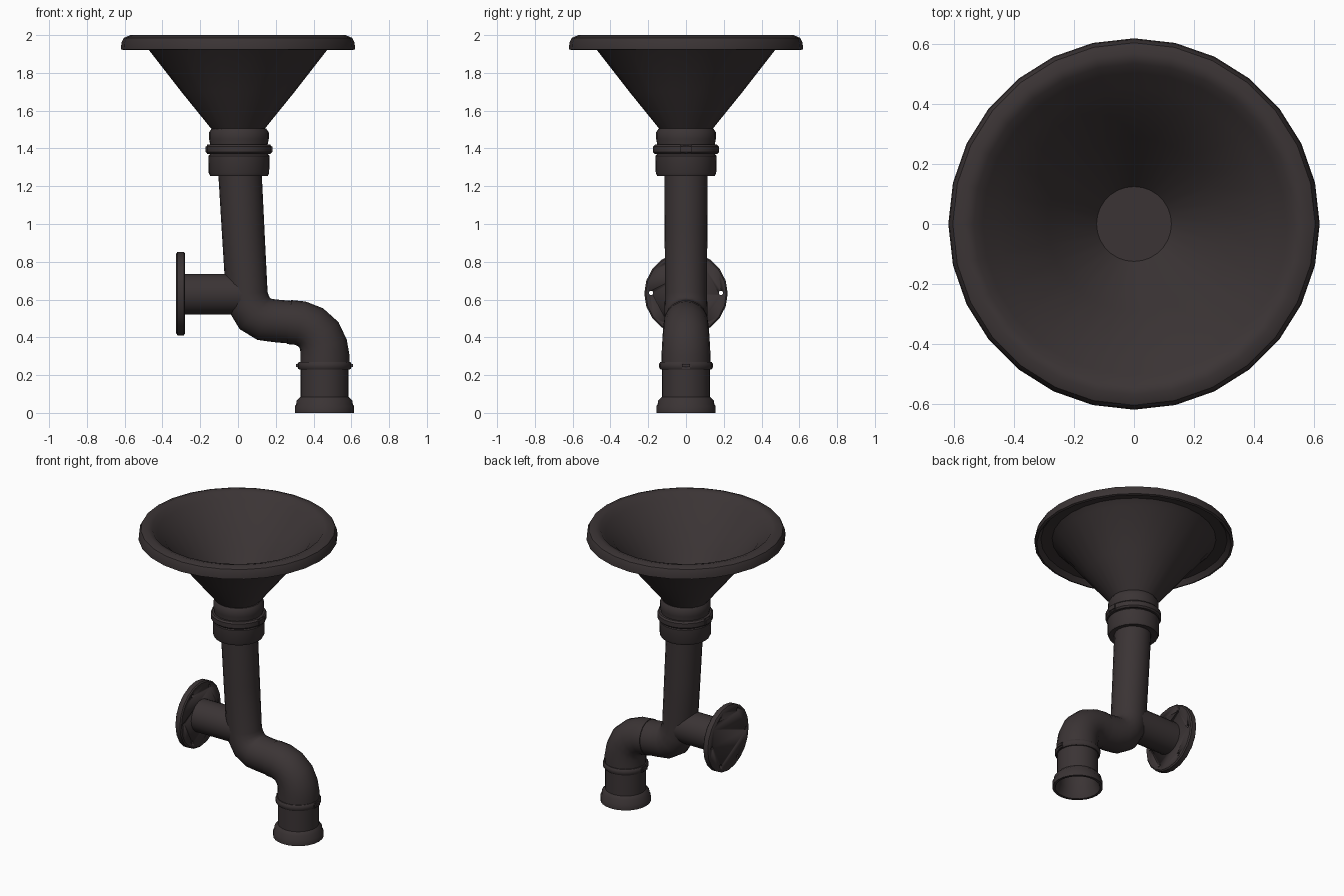
import bpy, bmesh, math
from mathutils import Vector, Matrix

cube = bpy.data.objects.get("Cube")
if cube:
    bpy.data.objects.remove(cube)

iron = bpy.data.materials.new("dark_iron")
iron.use_nodes = True
COLOUR = (0.043, 0.034, 0.035, 1)
iron.diffuse_color = COLOUR
bsdf = iron.node_tree.nodes["Principled BSDF"]
bsdf.inputs["Base Color"].default_value = COLOUR
bsdf.inputs["Roughness"].default_value = 0.8


def finish(name, bm, angle=40):
    bmesh.ops.recalc_face_normals(bm, faces=bm.faces)
    mesh = bpy.data.meshes.new(name)
    bm.to_mesh(mesh)
    bm.free()
    mesh.materials.append(iron)
    mesh.shade_smooth()
    mesh.set_sharp_from_angle(angle=math.radians(angle))
    obj = bpy.data.objects.new(name, mesh)
    bpy.context.collection.objects.link(obj)
    return obj


def bridge(bm, rings, closed=False):
    pairs = list(zip(rings, rings[1:])) + ([(rings[-1], rings[0])] if closed else [])
    for a, b in pairs:
        n = len(a)
        for i in range(n):
            j = (i + 1) % n
            bm.faces.new((a[i], a[j], b[j], b[i]))


def lathe(name, profile, origin=(0, 0, 0), sides=24, axis="Z", caps=(), closed=False):
    """Spin (radius, height) points; caps lists the ring indices to fill."""
    bm = bmesh.new()
    turn = Matrix.Rotation(math.pi / 2, 4, "Y") if axis == "X" else Matrix()
    place = Matrix.Translation(origin) @ turn
    rings = []
    for r, z in profile:
        angles = [math.tau * i / sides for i in range(sides)]
        rings.append([bm.verts.new(place @ Vector((r * math.cos(a), r * math.sin(a), z)))
                      for a in angles])
    bridge(bm, rings, closed)
    for i in caps:
        bm.faces.new(rings[i])
    return finish(name, bm)


def sweep(name, path, sides=20):
    """Round pipe along (x, z, radius) stations in the XZ plane."""
    bm = bmesh.new()
    rings = []
    for i, (x, z, r) in enumerate(path):
        a, b = path[max(i - 1, 0)], path[min(i + 1, len(path) - 1)]
        t = Vector((b[0] - a[0], 0, b[1] - a[1])).normalized()
        side = Vector((-t.z, 0, t.x))
        rings.append([bm.verts.new(Vector((x, 0, z)) + r * (
            side * math.cos(math.tau * k / sides) + Vector((0, math.sin(math.tau * k / sides), 0))))
            for k in range(sides)])
    bridge(bm, rings)
    bm.faces.new(rings[0])
    bm.faces.new(rings[-1])
    return finish(name, bm)


def lug(name, x, z, size):
    """Small rounded clamp ear."""
    bm = bmesh.new()
    bmesh.ops.create_cube(bm, size=1)
    bmesh.ops.scale(bm, vec=size, verts=bm.verts)
    bmesh.ops.translate(bm, vec=(x, 0, z), verts=bm.verts)
    bmesh.ops.bevel(bm, geom=bm.edges[:], offset=0.01, segments=2, affect="EDGES")
    return finish(name, bm)


# Funnel: outer cone, rolled lip with hollow underside, inner bowl and floor
lathe("funnel", [(0.13, 1.49), (0.30, 1.70), (0.475, 1.925), (0.51, 1.955), (0.58, 1.95),
                 (0.605, 1.92), (0.62, 1.925), (0.617, 1.96), (0.605, 1.985), (0.57, 2.0),
                 (0.535, 1.99), (0.505, 1.955), (0.455, 1.92), (0.29, 1.71), (0.125, 1.51)],
      sides=28, caps=(0, -1))

# Collar below the funnel, with its clamp
lathe("collar", [(0.12, 1.26), (0.153, 1.255), (0.16, 1.27), (0.162, 1.36), (0.152, 1.37),
                 (0.152, 1.42), (0.158, 1.45), (0.158, 1.485), (0.145, 1.505), (0.12, 1.505)],
      (0.005, 0, 0), caps=(0, -1))
lathe("collar_clamp", [(0.14, 1.37), (0.165, 1.37), (0.174, 1.38), (0.174, 1.41),
                       (0.165, 1.42), (0.14, 1.42)], (0.005, 0, 0), closed=True)

# Leaning downpipe with double elbow
sweep("downpipe", [(0.01, 1.28, 0.115), (0.028, 0.95, 0.113), (0.046, 0.63, 0.111),
                   (0.06, 0.575, 0.113), (0.09, 0.525, 0.115), (0.14, 0.495, 0.115),
                   (0.20, 0.487, 0.113), (0.28, 0.48, 0.113)])
sweep("lower_elbow", [(0.27, 0.481, 0.117), (0.33, 0.475, 0.118), (0.385, 0.453, 0.12),
                      (0.43, 0.41, 0.124), (0.453, 0.355, 0.127), (0.46, 0.30, 0.13),
                      (0.46, 0.24, 0.13)])

# Open outlet with a flared foot
lathe("outlet", [(0.128, 0.27), (0.128, 0.085), (0.148, 0.065), (0.15, 0.045), (0.157, 0.035),
                 (0.157, 0.0), (0.14, 0.0), (0.118, 0.06), (0.115, 0.23)],
      (0.458, 0, 0), caps=(0, -1))
lathe("outlet_clamp", [(0.12, 0.23), (0.135, 0.23), (0.142, 0.24), (0.142, 0.26),
                       (0.135, 0.27), (0.12, 0.27)], (0.458, 0, 0), closed=True)

# Clamp ears on both sides of each clamp
for side, label in ((1, "left"), (-1, "right")):
    lug("collar_lug_" + label, 0.005 + side * 0.158, 1.395, (0.04, 0.08, 0.05))
    lug("outlet_lug_" + label, 0.458 + side * 0.128, 0.25, (0.045, 0.06, 0.036))

# Side arm and its wall flange
lathe("side_arm", [(0.108, -0.29), (0.108, 0.04)], (0, 0, 0.628), axis="X",
      sides=20, caps=(0, -1))
flange = lathe("wall_flange", [(0.21, -0.328), (0.221, -0.32), (0.221, -0.287), (0.213, -0.28)],
               (0, 0, 0.632), axis="X", sides=20, caps=(0, -1))

# Bolt holes drilled through the flange
bm = bmesh.new()
for k in range(6):
    a = math.tau * k / 6
    place = Matrix.Translation((-0.3, 0.185 * math.cos(a), 0.635 + 0.185 * math.sin(a)))
    bmesh.ops.create_cone(bm, cap_ends=True, segments=8, radius1=0.012, radius2=0.012, depth=0.2,
                          matrix=place @ Matrix.Rotation(math.pi / 2, 4, "Y"))
drill = finish("bolt_hole_cutter", bm)
drill.hide_render = True
drill.hide_viewport = True
cut = flange.modifiers.new("bolt_holes", "BOOLEAN")
cut.operation = "DIFFERENCE"
cut.object = drill
cut.solver = "EXACT"
